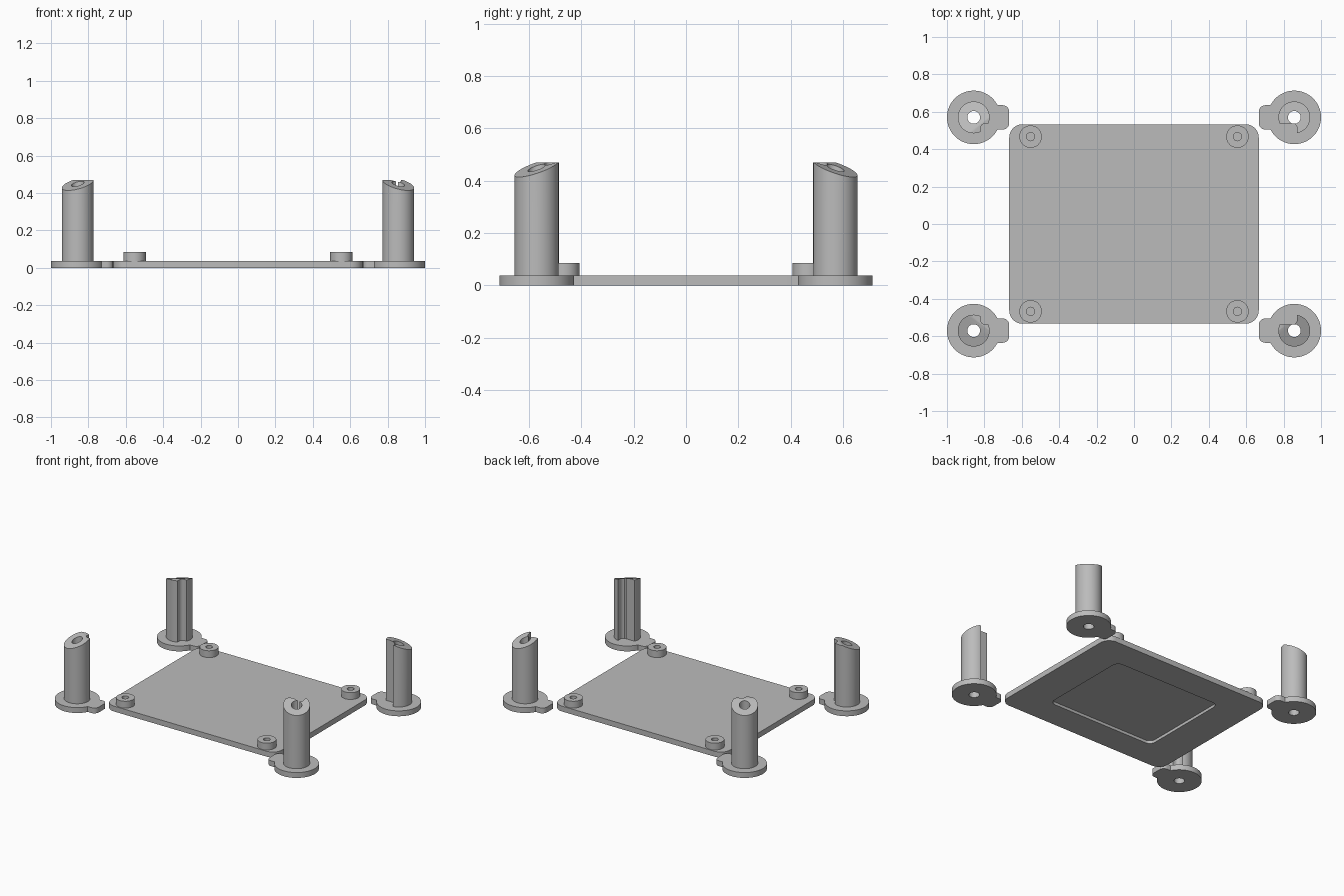
import bpy, bmesh, math
from mathutils import Vector

cube = bpy.data.objects.get("Cube")
if cube:
    bpy.data.objects.remove(cube, do_unlink=True)

grey = bpy.data.materials.new("plain grey")
grey.use_nodes = True
grey.diffuse_color = (0.5, 0.5, 0.5, 1)
grey.node_tree.nodes["Principled BSDF"].inputs["Base Color"].default_value = (0.5, 0.5, 0.5, 1)

BASE_H, POST_H, BOSS_H = 0.038, 0.47, 0.086


def rounded_rect(cx, cy, hx, hy, r, steps=8):
    pts = []
    for i, (sx, sy) in enumerate([(1, 1), (-1, 1), (-1, -1), (1, -1)]):
        for k in range(steps + 1):
            a = math.pi / 2 * (i + k / steps)
            pts.append((cx + sx * (hx - r) + r * math.cos(a),
                        cy + sy * (hy - r) + r * math.sin(a)))
    return pts


def circle(cx, cy, r, n=48):
    return [(cx + r * math.cos(math.tau * i / n), cy + r * math.sin(math.tau * i / n))
            for i in range(n)]


def prism(name, outline, z0, z1, plane=None):
    """Extrude an outline upwards; an optional (point, normal) plane trims it."""
    bm = bmesh.new()
    face = bm.faces.new([bm.verts.new((x, y, z0)) for x, y in outline])
    up = bmesh.ops.extrude_face_region(bm, geom=[face])["geom"]
    bmesh.ops.translate(bm, vec=(0, 0, z1 - z0),
                        verts=[v for v in up if isinstance(v, bmesh.types.BMVert)])
    if plane:
        bmesh.ops.bisect_plane(bm, geom=bm.verts[:] + bm.edges[:] + bm.faces[:],
                               plane_co=plane[0], plane_no=plane[1], clear_outer=True)
        bmesh.ops.holes_fill(bm, edges=[e for e in bm.edges if e.is_boundary], sides=0)
    bmesh.ops.recalc_face_normals(bm, faces=bm.faces[:])
    me = bpy.data.meshes.new(name)
    bm.to_mesh(me)
    bm.free()
    me.materials.append(grey)
    ob = bpy.data.objects.new(name, me)
    bpy.context.scene.collection.objects.link(ob)
    return ob


def bake(ob):
    bpy.context.view_layer.update()
    me = bpy.data.meshes.new_from_object(ob.evaluated_get(bpy.context.evaluated_depsgraph_get()))
    ob.modifiers.clear()
    ob.data = me


def combine(ob, other, operation):
    mod = ob.modifiers.new(operation.title(), "BOOLEAN")
    mod.operation, mod.object, mod.solver = operation, other, "EXACT"
    bake(ob)
    bpy.data.objects.remove(other, do_unlink=True)


def finish(ob):
    bpy.ops.object.select_all(action="DESELECT")
    ob.select_set(True)
    bpy.context.view_layer.objects.active = ob
    bpy.ops.object.shade_smooth_by_angle(angle=math.radians(30))


# Base plate with a shallow pocket underneath
plate = prism("base_plate", rounded_rect(0, 0, 0.667, 0.533, 0.07), 0, BASE_H)
pocket = prism("pocket", rounded_rect(0, 0, 0.42, 0.335, 0.045), -0.1, 0.02)
combine(plate, pocket, "DIFFERENCE")

# Four hollow bosses on the plate corners
for sx in (-1, 1):
    for sy in (-1, 1):
        x, y = sx * 0.553, sy * 0.467
        boss = prism("boss", circle(x, y, 0.06), 0.025, BOSS_H)
        combine(plate, boss, "UNION")
        bore = prism("bore", circle(x, y, 0.022, 32), BASE_H + 0.002, 0.2)
        combine(plate, bore, "DIFFERENCE")
finish(plate)


def standoff(side, sx, sy, notch_x):
    """Round foot with a tab and a slant-topped, notched, bored post."""
    x, y = sx * 0.857, sy * 0.57
    foot = prism(side + "_standoff", circle(x, y, 0.143, 64), 0, BASE_H)
    tab = prism("tab", rounded_rect(x - sx * 0.095, y, 0.095, 0.065, 0.035), 0, BASE_H)
    combine(foot, tab, "UNION")
    slant = (Vector((x, y, 0.449)), Vector((sx * 0.25, sy * 0.33, 1)))
    post = prism("post", circle(x, y, 0.085), 0.02, POST_H, slant)
    # Notch on the inner corner, running the full height of the post
    half = 0.1
    notch = prism("notch", rounded_rect(x - sx * (notch_x + half), y - sy * (0.032 + half),
                                        half, half, 0.025), -0.1, 0.7)
    combine(post, notch, "DIFFERENCE")
    combine(foot, post, "UNION")
    bore = prism("bore", circle(x, y, 0.034, 32), -0.1, 0.7)
    combine(foot, bore, "DIFFERENCE")
    finish(foot)


for sy, end in ((-1, "front"), (1, "back")):
    standoff(end + "_right", -1, sy, 0.038)
    standoff(end + "_left", 1, sy, -0.015)
